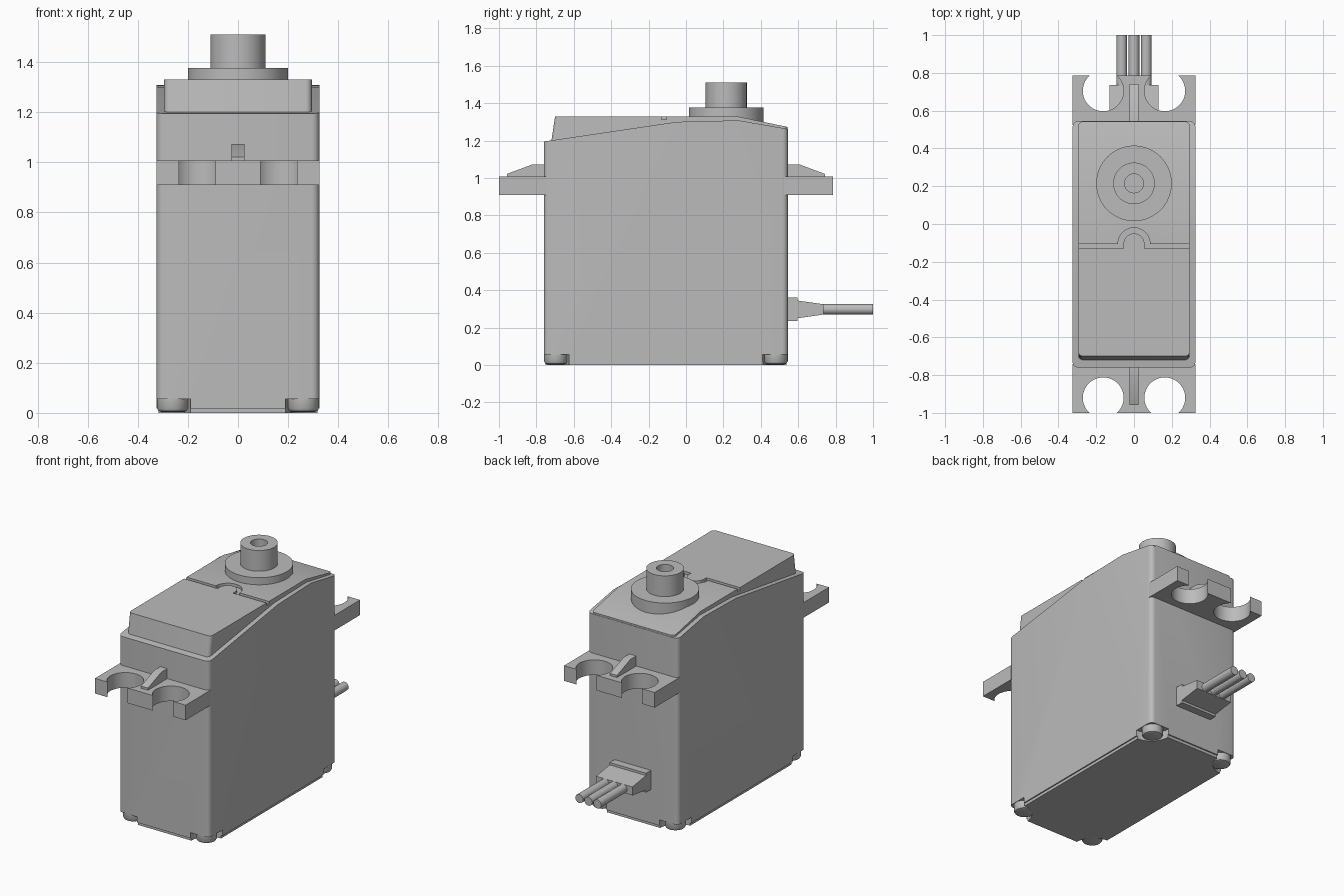
import bpy, bmesh
from math import sin, cos, pi, acos, radians
from mathutils import Vector

if "Cube" in bpy.data.objects:
    bpy.data.objects.remove(bpy.data.objects["Cube"], do_unlink=True)

grey = bpy.data.materials.new("plastic_grey")
grey.use_nodes = True
GREY = (0.5, 0.5, 0.5, 1)
grey.diffuse_color = GREY
grey.node_tree.nodes["Principled BSDF"].inputs["Base Color"].default_value = GREY


def finish(name, bm):
    bmesh.ops.recalc_face_normals(bm, faces=bm.faces)
    mesh = bpy.data.meshes.new(name)
    bm.to_mesh(mesh)
    bm.free()
    mesh.materials.append(grey)
    ob = bpy.data.objects.new(name, mesh)
    bpy.context.collection.objects.link(ob)
    smooth(ob)
    return ob


def smooth(ob):
    bpy.ops.object.select_all(action="DESELECT")
    ob.select_set(True)
    bpy.context.view_layer.objects.active = ob
    bpy.ops.object.shade_smooth_by_angle(angle=radians(32))


def prism(name, pts, axis, lo, hi, corner=0):
    """Extrude an outline along x (points are y, z) or z (points are x, y)."""
    place = (lambda p, d: (d, *p)) if axis == "x" else (lambda p, d: (*p, d))
    bm = bmesh.new()
    face = bm.faces.new([bm.verts.new(place(p, lo)) for p in pts])
    ext = bmesh.ops.extrude_face_region(bm, geom=[face])["geom"]
    verts = [g for g in ext if isinstance(g, bmesh.types.BMVert)]
    bmesh.ops.translate(bm, verts=verts, vec=place((0, 0), hi - lo))
    if corner:
        # round the upright corners
        edges = []
        for e in bm.edges:
            d = (e.verts[0].co - e.verts[1].co).normalized()
            if abs(d.z) > 0.9:
                edges.append(e)
        bmesh.ops.bevel(bm, geom=edges, offset=corner, segments=5,
                        profile=0.5, affect="EDGES")
    return finish(name, bm)


def lathe(name, profile, centre, axis="z", steps=48):
    """Revolve (radius, height) points around an axis through centre."""
    bm = bmesh.new()
    rings = []
    for r, h in profile:
        ring = []
        for i in range(steps):
            a = 2 * pi * i / steps
            u, v = r * cos(a), r * sin(a)
            co = (u, v, h) if axis == "z" else (u, h, v)
            ring.append(bm.verts.new(Vector(centre) + Vector(co)))
        rings.append(ring)
    for a, b in zip(rings, rings[1:]):
        for i in range(steps):
            j = (i + 1) % steps
            bm.faces.new((a[i], a[j], b[j], b[i]))
    bm.faces.new(rings[0])
    bm.faces.new(rings[-1])
    return finish(name, bm)


def cut(ob, cutter):
    mod = ob.modifiers.new("cut", "BOOLEAN")
    mod.operation, mod.solver, mod.object = "DIFFERENCE", "EXACT", cutter
    bpy.ops.object.select_all(action="DESELECT")
    ob.select_set(True)
    bpy.context.view_layer.objects.active = ob
    bpy.ops.object.modifier_apply(modifier=mod.name)


def arc(cx, cy, r, a0, a1, n=24):
    return [(cx + r * cos(a0 + (a1 - a0) * i / n),
             cy + r * sin(a0 + (a1 - a0) * i / n)) for i in range(n + 1)]


W, FRONT, BACK = 0.325, -0.76, 0.545

# case with sloped top
body = prism("case", [(FRONT, 0.018), (FRONT, 1.195), (-0.05, 1.3), (0.28, 1.308),
                      (BACK, 1.262), (BACK, 0.018)], "x", -W, W, 0.03)

# bottom cover, slightly inset
e = 0.008
cover = prism("bottom_cover", [(FRONT + e, 0), (FRONT + e, 0.03),
                               (BACK - e, 0.03), (BACK - e, 0)], "x", -W + e, W - e, 0.03)

# corner recesses and screws
for sx in (-1, 1):
    for y, sy, tag in ((FRONT, 1, "front"), (BACK, -1, "back")):
        side = "left" if sx > 0 else "right"
        cutter = lathe("recess_cutter", [(0.135, -0.1), (0.135, 0.055)], (sx * W, y, 0))
        cut(body, cutter)
        cut(cover, cutter)
        bpy.data.objects.remove(cutter, do_unlink=True)
        lathe(f"screw_{tag}_{side}", [(0.045, 0.004), (0.056, 0.008), (0.062, 0.018),
                                      (0.062, 0.06)],
              (sx * (W - 0.064), y + sy * 0.064, 0), steps=32)
smooth(body)
smooth(cover)

# raised lid with an arched groove
lid = prism("lid", [(-0.724, 1.17), (-0.7, 1.33), (0.27, 1.33), (BACK - 0.002, 1.273),
                    (BACK - 0.002, 1.17)], "x", -0.295, 0.295, 0.025)
outline = ([(-0.4, -0.13)] + [(-0.055, -0.13)] + arc(0, -0.105, 0.055, pi, 0)
           + [(0.055, -0.13), (0.4, -0.13), (0.4, -0.105)]
           + arc(0, -0.105, 0.085, 0, pi) + [(-0.4, -0.105)])
groove = prism("groove_cutter", outline, "z", 1.312, 1.4)
cut(lid, groove)
bpy.data.objects.remove(groove, do_unlink=True)
smooth(lid)

# output flange and hollow shaft
lathe("output_flange", [(0.2, 1.25), (0.2, 1.376)], (0, 0.215, 0), steps=64)
lathe("output_shaft", [(0.11, 1.36), (0.11, 1.51), (0.05, 1.51), (0.05, 1.4)],
      (0, 0.215, 0), steps=64)

# mounting lugs with open screw holes, and their ribs
R, HX, HY, LEN = 0.108, 0.163, 0.16, 0.24
half = acos((LEN - HY) / R)
for base, s, tag in ((FRONT, -1, "front"), (BACK, 1, "back")):
    pts = [(-W, -0.02), (-W, LEN)]
    for cx in (-HX, HX):
        pts += arc(cx, HY, R, pi / 2 + half, 5 * pi / 2 - half, 40)
    pts += [(W, LEN), (W, -0.02)]
    prism(f"{tag}_lug", [(x, base + s * t) for x, t in pts], "z", 0.91, 1.008)
    rib = [(-0.02, 1.0), (-0.02, 1.073), (0.06, 1.073), (0.197, 1.022), (0.197, 1.0)]
    prism(f"{tag}_rib", [(base + s * t, z) for t, z in rib], "x", -0.025, 0.025)

# cable boot and wires
prism("cable_boot", [(0.53, 0.235), (0.595, 0.235), (0.595, 0.25), (0.735, 0.27),
                     (0.735, 0.325), (0.595, 0.345), (0.595, 0.36), (0.53, 0.36)],
      "x", -0.13, 0.13)
for i, side in enumerate(("right", "middle", "left")):
    lathe(f"wire_{side}", [(0.028, 0.7), (0.028, 1.0)], ((i - 1) * 0.065, 0, 0.298),
          axis="y", steps=24)
